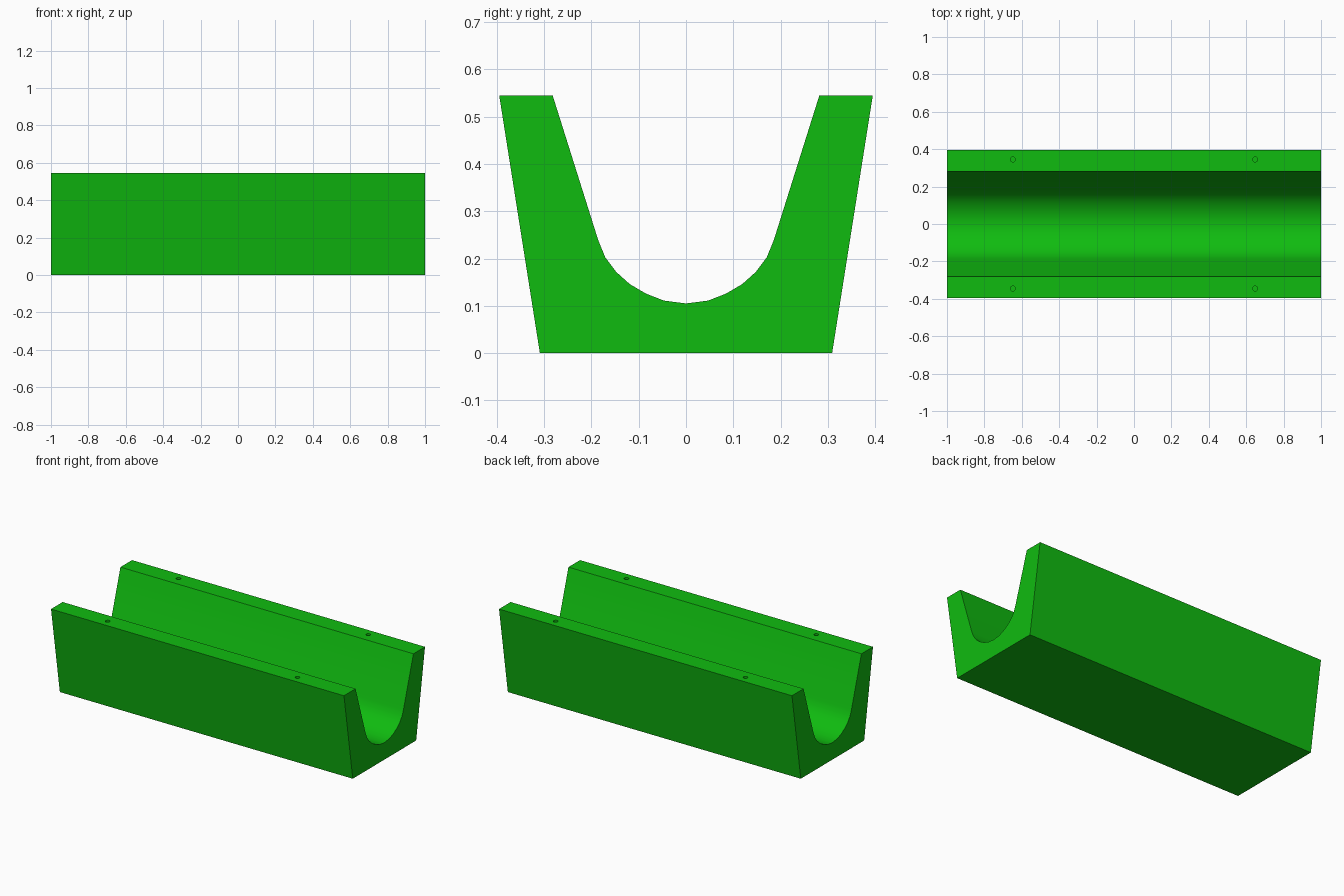
import bpy, bmesh, math
from mathutils import Matrix

if "Cube" in bpy.data.objects:
    bpy.data.objects.remove(bpy.data.objects["Cube"])

LENGTH, HEIGHT = 2.0, 0.545
HOLE_X, HOLE_Y, HOLE_R, HOLE_DEPTH = 0.648, 0.345, 0.0135, 0.1


def add_object(name, bm):
    bmesh.ops.recalc_face_normals(bm, faces=bm.faces)
    mesh = bpy.data.meshes.new(name)
    bm.to_mesh(mesh)
    bm.free()
    obj = bpy.data.objects.new(name, mesh)
    bpy.context.collection.objects.link(obj)
    return obj


# Half cross-section (y, z): outer wall, rim, sloped inner wall, rounded bottom
half = [(0.309, 0), (0.395, HEIGHT), (0.282, HEIGHT), (0.186, 0.24),
        (0.171, 0.203), (0.148, 0.172), (0.119, 0.146), (0.085, 0.126),
        (0.047, 0.111)]
profile = half + [(0, 0.105)] + [(-y, z) for y, z in reversed(half)]

# Trough body: extrude the profile along x
bm = bmesh.new()
end = bm.faces.new([bm.verts.new((-LENGTH / 2, y, z)) for y, z in profile])
side = bmesh.ops.extrude_face_region(bm, geom=[end], use_keep_orig=True)
moved = [g for g in side["geom"] if isinstance(g, bmesh.types.BMVert)]
bmesh.ops.translate(bm, verts=moved, vec=(LENGTH, 0, 0))
trough = add_object("trough", bm)

# Blind screw holes in the two rims
bm = bmesh.new()
for sx in (-1, 1):
    for sy in (-1, 1):
        bmesh.ops.create_cone(
            bm, cap_ends=True, segments=16, radius1=HOLE_R, radius2=HOLE_R,
            depth=2 * HOLE_DEPTH,
            matrix=Matrix.Translation((sx * HOLE_X, sy * HOLE_Y, HEIGHT)))
cutter = add_object("hole_cutter", bm)
cutter.hide_render = True

boolean = trough.modifiers.new("rim_holes", 'BOOLEAN')
boolean.operation = 'DIFFERENCE'
boolean.solver = 'EXACT'
boolean.object = cutter
bpy.context.view_layer.objects.active = trough
trough.select_set(True)
bpy.ops.object.modifier_apply(modifier=boolean.name)
bpy.data.objects.remove(cutter)

# Smooth rounded bottom, crisp edges elsewhere
bpy.ops.object.shade_smooth_by_angle(angle=math.radians(30))

green = bpy.data.materials.new("green")
green.diffuse_color = (0.005, 0.5, 0.005, 1)
green.use_nodes = True
green.node_tree.nodes["Principled BSDF"].inputs["Base Color"].default_value = green.diffuse_color
trough.data.materials.clear()
trough.data.materials.append(green)
